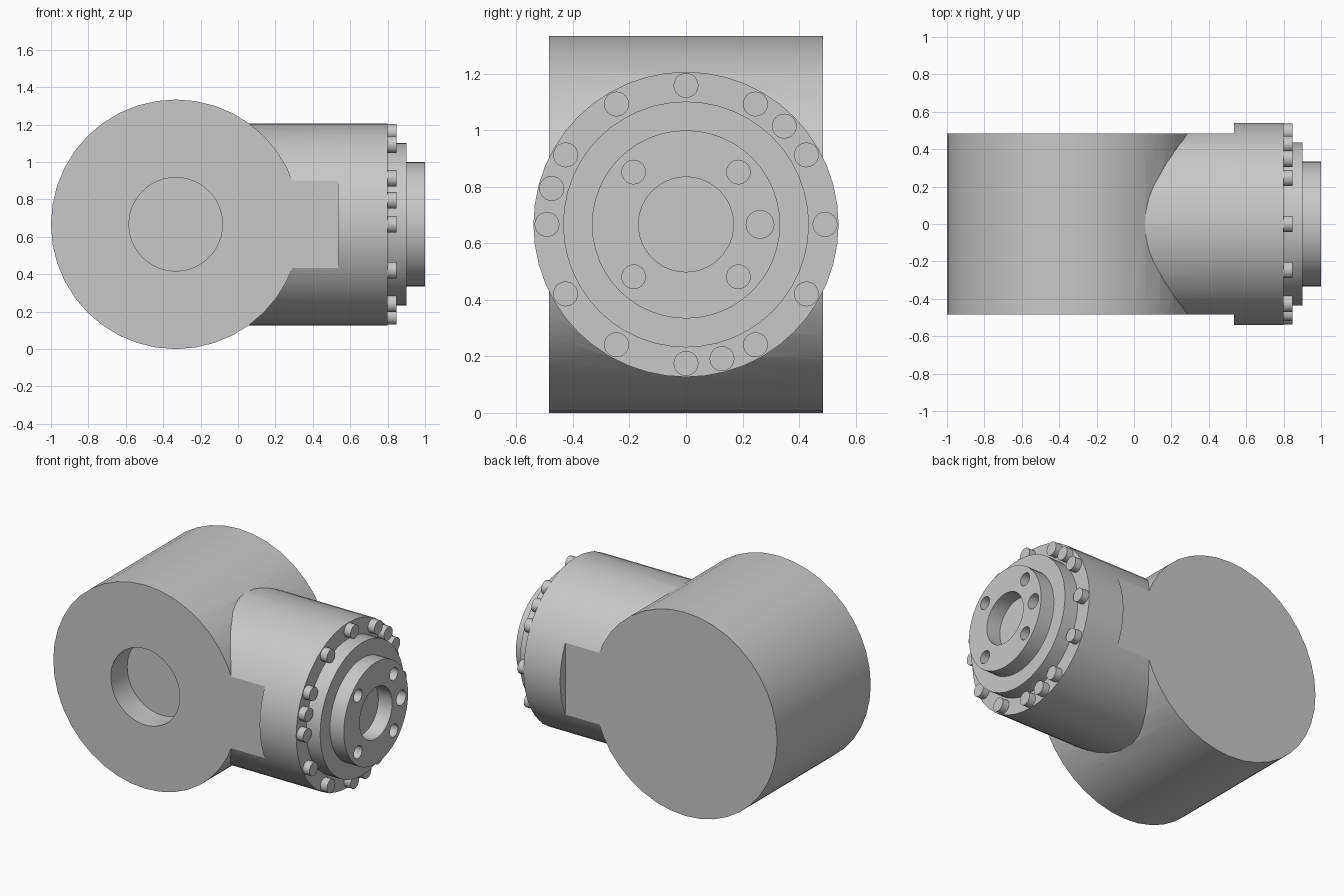
import bpy
import bmesh
from math import radians, sin, cos
from mathutils import Matrix, Vector

cube = bpy.data.objects.get("Cube")
if cube:
    bpy.data.objects.remove(cube, do_unlink=True)

MID = 0.667      # height of both axes
HALF = 0.485     # half width of the body
BODY_X = -0.333

grey = bpy.data.materials.new("machined grey")
grey.use_nodes = True
colour = (0.58, 0.58, 0.58, 1)
grey.diffuse_color = colour
grey.node_tree.nodes["Principled BSDF"].inputs["Base Color"].default_value = colour


def cylinder(name, axis, start, end, radius, a=0.0, b=MID, sides=48, trim=None):
    """Cylinder along X (a = y, b = z) or along Y (a = x, b = z)."""
    bm = bmesh.new()
    mid = (start + end) / 2
    if axis == "X":
        place = Matrix.Translation((mid, a, b)) @ Matrix.Rotation(radians(90), 4, "Y")
    else:
        place = Matrix.Translation((a, mid, b)) @ Matrix.Rotation(radians(90), 4, "X")
    bmesh.ops.create_cone(bm, cap_ends=True, segments=sides, radius1=radius,
                          radius2=radius, depth=end - start, matrix=place)
    if trim:  # flatten both sides
        for side in (-1, 1):
            geom = bm.verts[:] + bm.edges[:] + bm.faces[:]
            cut = bmesh.ops.bisect_plane(bm, geom=geom, plane_co=Vector((0, side * trim, 0)),
                                         plane_no=Vector((0, side, 0)), clear_outer=True)
            edges = [e for e in cut["geom_cut"] if isinstance(e, bmesh.types.BMEdge)]
            bmesh.ops.edgeloop_fill(bm, edges=edges)
        bmesh.ops.recalc_face_normals(bm, faces=bm.faces[:])
    mesh = bpy.data.meshes.new(name)
    bm.to_mesh(mesh)
    bm.free()
    mesh.materials.append(grey)
    obj = bpy.data.objects.new(name, mesh)
    bpy.context.collection.objects.link(obj)
    return obj


def activate(obj):
    bpy.ops.object.select_all(action="DESELECT")
    obj.select_set(True)
    bpy.context.view_layer.objects.active = obj


def combine(obj, tool, operation):
    mod = obj.modifiers.new("combine", "BOOLEAN")
    mod.operation = operation
    mod.solver = "EXACT"
    mod.object = tool
    activate(obj)
    bpy.ops.object.modifier_apply(modifier=mod.name)
    bpy.data.objects.remove(tool, do_unlink=True)


# Drum housing with the flat-sided neck and a round front recess
housing = cylinder("housing", "Y", -HALF, HALF, MID, BODY_X, sides=40)
combine(housing, cylinder("neck", "X", 0, 0.535, 0.54, trim=HALF), "UNION")
combine(housing, cylinder("recess_cutter", "Y", -HALF - 0.1, -HALF + 0.17, 0.25, BODY_X),
        "DIFFERENCE")

# Stepped output end
collar = cylinder("collar", "X", 0.535, 0.8, 0.54)
flange = cylinder("flange", "X", 0.8, 0.9, 0.435)
hub = cylinder("hub", "X", 0.9, 1.0, 0.333)

# Centre bore and screw holes through the hub
combine(hub, cylinder("bore_cutter", "X", 0.85, 1.05, 0.168), "DIFFERENCE")
for angle in (0, 45, 135, 225, 315):
    t = radians(angle)
    radius = 0.049 if angle == 0 else 0.042
    combine(hub, cylinder("hole_cutter", "X", 0.85, 1.05, radius, 0.262 * cos(t),
                          MID + 0.262 * sin(t), 24), "DIFFERENCE")

# Ring of bolts: every 30 degrees plus three extra ones
bolts = []
for angle in list(range(0, 360, 30)) + [45, 165, 285]:
    t = radians(angle)
    bolts.append(cylinder("bolt", "X", 0.79, 0.847, 0.044, 0.492 * cos(t),
                          MID + 0.492 * sin(t), 24))

for obj in [housing, collar, flange, hub] + bolts:
    activate(obj)
    bpy.ops.object.shade_smooth_by_angle(angle=radians(20))
